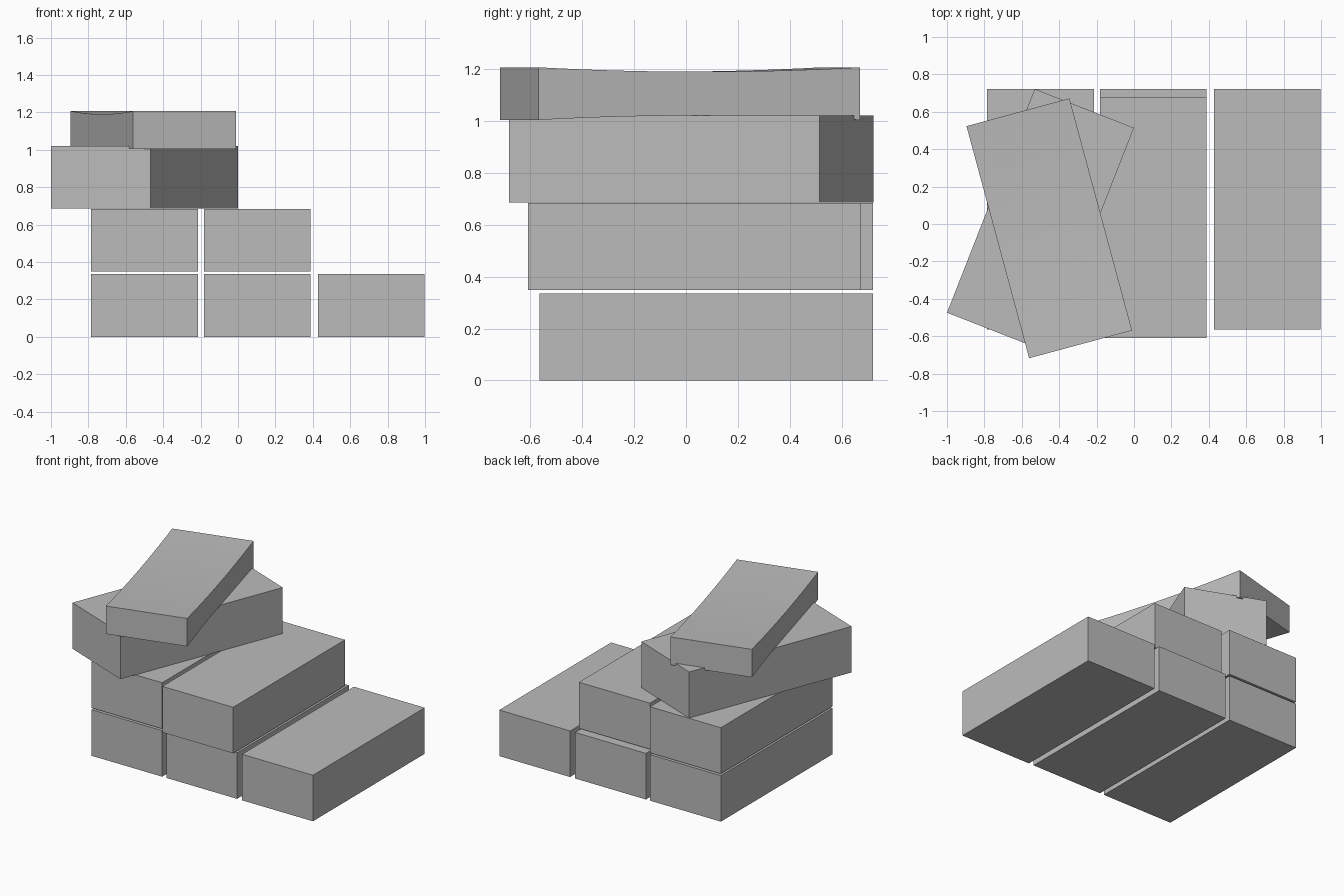
import bpy
import bmesh
from math import radians
from mathutils import Matrix

cube = bpy.data.objects.get("Cube")
if cube:
    bpy.data.objects.remove(cube, do_unlink=True)

grey = bpy.data.materials.new("plain_grey")
grey.use_nodes = True
colour = (0.5, 0.5, 0.5, 1)
grey.diffuse_color = colour
grey.node_tree.nodes["Principled BSDF"].inputs["Base Color"].default_value = colour

WIDTH, LENGTH, HEIGHT = 0.57, 1.285, 0.335


def block(name, x, y, z, turn=0, height=HEIGHT, waist=0, segments=1):
    """Box standing on z; waist pinches top and bottom towards mid-length."""
    bm = bmesh.new()
    bmesh.ops.create_cube(bm, size=1, matrix=Matrix.Diagonal((WIDTH, LENGTH, height, 1)))
    if segments > 1:
        long_edges = [e for e in bm.edges
                      if abs(e.verts[0].co.y - e.verts[1].co.y) > LENGTH / 2]
        bmesh.ops.subdivide_edges(bm, edges=long_edges, cuts=segments - 1, use_grid_fill=True)
    for v in bm.verts:
        pinch = waist * (1 - (2 * v.co.y / LENGTH) ** 2)
        v.co.z += -pinch if v.co.z > 0 else pinch
    mesh = bpy.data.meshes.new(name)
    bm.to_mesh(mesh)
    bm.free()
    mesh.materials.append(grey)
    obj = bpy.data.objects.new(name, mesh)
    obj.location = (x, y, z + height / 2)
    obj.rotation_euler.z = radians(turn)
    bpy.context.collection.objects.link(obj)
    return obj


# Bottom row
for name, x in (("right", -0.5), ("middle", 0.103), ("left", 0.713)):
    block("bottom_block_" + name, x, 0.078, 0)

# Second row
block("second_block_right", -0.5, 0.078, 0.348)
block("second_block_middle", 0.103, 0.033, 0.348)

# Turned block on the third level
block("turned_block", -0.5, 0.02, 0.686, turn=-21.4)

# Thin top block with hollowed upper and lower faces
top = block("hollowed_top_block", -0.453, -0.023, 1.004, turn=15.1,
            height=0.203, waist=0.017, segments=16)
bpy.ops.object.select_all(action="DESELECT")
top.select_set(True)
bpy.context.view_layer.objects.active = top
bpy.ops.object.shade_smooth_by_angle(angle=radians(30))
